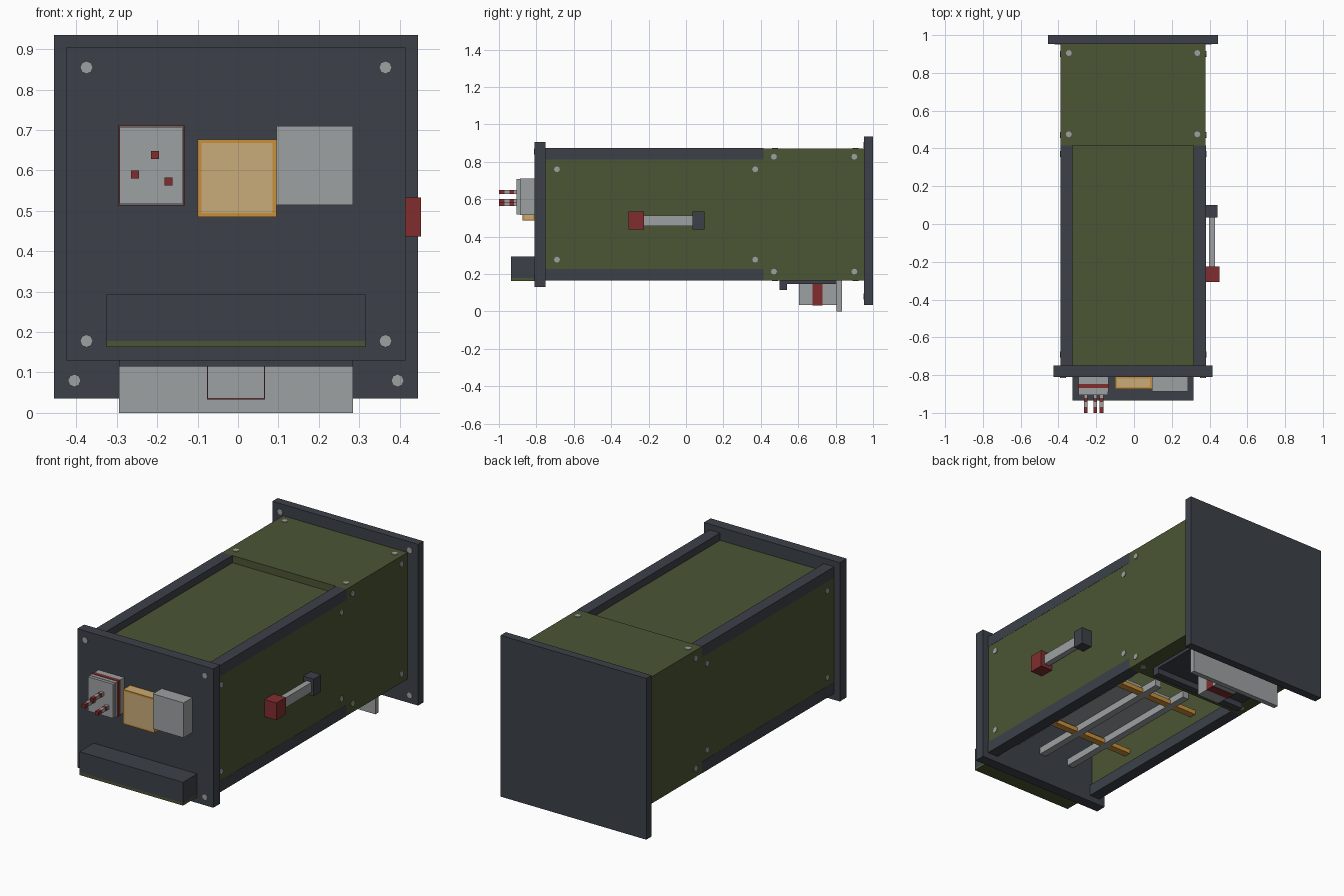
import bpy, bmesh, math
from mathutils import Matrix, Vector

if "Cube" in bpy.data.objects:
    bpy.data.objects.remove(bpy.data.objects["Cube"])


def mat(name, rgb):
    m = bpy.data.materials.new(name)
    m.diffuse_color = (*rgb, 1)
    m.use_nodes = True
    m.node_tree.nodes["Principled BSDF"].inputs["Base Color"].default_value = m.diffuse_color
    return m


DARK = mat("charcoal", (0.045, 0.053, 0.066))
OLIVE = mat("olive", (0.07, 0.089, 0.034))
GREY = mat("light_grey", (0.34, 0.355, 0.36))
RED = mat("dark_red", (0.22, 0.027, 0.028))
ORANGE = mat("orange", (0.58, 0.28, 0.045))
TAN = mat("tan", (0.58, 0.41, 0.195))
CX = -0.005  # centre line of the case


def finish(bm, name, *mats):
    me = bpy.data.meshes.new(name)
    bm.to_mesh(me)
    bm.free()
    for m in mats:
        me.materials.append(m)
    ob = bpy.data.objects.new(name, me)
    bpy.context.collection.objects.link(ob)
    return ob


def box_bm(x, y, z):
    bm = bmesh.new()
    bmesh.ops.create_cube(bm, size=1)
    for v in bm.verts:
        v.co = Vector([(a[0] + a[1]) / 2 + c * (a[1] - a[0]) for a, c in zip((x, y, z), v.co)])
    return bm


def box(name, x, y, z, m):
    return finish(box_bm(x, y, z), name, m)


def bolt(name, pos, axis):
    # shallow eight-sided head facing along axis
    bm = bmesh.new()
    rot = Vector((0, 0, 1)).rotation_difference(Vector(axis)).to_matrix().to_4x4()
    bmesh.ops.create_cone(bm, cap_ends=True, segments=8, radius1=0.016, radius2=0.016,
                          depth=0.01, matrix=Matrix.Translation(pos) @ rot)
    finish(bm, name, GREY)


# end plates
box("rear_plate", (-0.455, 0.445), (0.953, 1.0), (0.035, 0.935), DARK)
box("front_plate", (-0.425, 0.415), (-0.81, -0.75), (0.13, 0.905), DARK)

# rear section and hollow front section, open below
box("rear_section", (-0.389, 0.379), (0.415, 0.953), (0.165, 0.872), OLIVE)
box("roof_panel", (-0.325, 0.315), (-0.75, 0.415), (0.80, 0.832), OLIVE)
for s, side in ((-1, "left"), (1, "right")):
    xs = sorted((CX + s * 0.335, CX + s * 0.384))
    box("side_panel_" + side, xs, (-0.75, 0.415), (0.228, 0.812), OLIVE)
    xr = sorted((CX + s * 0.32, CX + s * 0.385))
    box("top_rail_" + side, xr, (-0.75, 0.415), (0.812, 0.873), DARK)
    box("bottom_rail_" + side, xr, (-0.75, 0.415), (0.165, 0.228), DARK)

# inner rack
for y in (-0.46, 0.08):
    box("cross_bar", (CX - 0.383, CX + 0.383), (y - 0.02, y + 0.02), (0.29, 0.315), ORANGE)
for x in (-0.19, 0, 0.19):
    box("rack_rail", (x - 0.02, x + 0.02), (-0.75, 0.2), (0.29, 0.33), GREY)
box("rack_tray", (-0.19, 0.19), (-0.46, 0.08), (0.33, 0.345), GREY)

# bolts on the sides, top, underside and end plates
for s in (-1, 1):
    for y, z in ((-0.69, 0.76), (0.37, 0.76), (-0.69, 0.277), (0.37, 0.277),
                 (0.47, 0.827), (0.9, 0.827), (0.47, 0.213), (0.9, 0.213)):
        bolt("side_bolt", (CX + s * 0.383, y, z), (s, 0, 0))
    for y in (0.475, 0.905):
        bolt("top_bolt", (CX + s * 0.34, y, 0.87), (0, 0, 1))
        bolt("underside_bolt", (CX + s * 0.34, y, 0.167), (0, 0, -1))
    for z in (0.855, 0.178):
        bolt("front_bolt", (CX + s * 0.37, -0.809, z), (0, -1, 0))
    for z in (0.08, 0.89):
        bolt("rear_bolt", (CX + s * 0.4, 0.954, z), (0, -1, 0))

# lower front housing
box("front_housing", (-0.325, 0.315), (-0.935, -0.81), (0.178, 0.293), DARK)
box("housing_base", (-0.325, 0.315), (-0.935, -0.81), (0.163, 0.178), OLIVE)

# connector block with banded pins
box("connector_block", (-0.295, -0.135), (-0.888, -0.81), (0.515, 0.71), GREY)
box("connector_face", (-0.293, -0.137), (-0.905, -0.888), (0.517, 0.708), GREY)
box("connector_band", (-0.297, -0.133), (-0.868, -0.846), (0.513, 0.712), RED)
for x, z in ((-0.205, 0.638), (-0.255, 0.59), (-0.172, 0.573)):
    for i, (a, b) in enumerate(((-1.0, -0.97), (-0.97, -0.943), (-0.943, -0.92), (-0.92, -0.905))):
        box("connector_pin", (x - 0.01, x + 0.01), (a, b), (z - 0.01, z + 0.01), GREY if i % 2 else RED)

# lamp: orange frame with a tan inset on every face
bm = box_bm((-0.1, 0.095), (-0.873, -0.81), (0.485, 0.677))
res = bmesh.ops.inset_individual(bm, faces=bm.faces[:], thickness=0.013)
rims = set(res["faces"])
for f in bm.faces:
    f.material_index = 0 if f in rims else 1
finish(bm, "lamp", ORANGE, TAN)
box("control_box", (0.095, 0.285), (-0.887, -0.81), (0.515, 0.71), GREY)

# side handle
box("handle_front_block", (0.375, 0.453), (-0.308, -0.225), (0.437, 0.533), RED)
box("handle_rear_block", (0.375, 0.443), (0.035, 0.1), (0.437, 0.533), DARK)
box("handle_bar", (0.397, 0.43), (-0.225, 0.035), (0.457, 0.512), GREY)

# latch below the rear section
box("latch_mount", (-0.295, 0.285), (0.5, 0.805), (0.148, 0.166), DARK)
box("latch_lip", (-0.295, 0.285), (0.5, 0.54), (0.115, 0.15), DARK)
box("latch_box", (-0.075, 0.065), (0.605, 0.806), (0.035, 0.15), GREY)
box("latch_band", (-0.077, 0.067), (0.677, 0.73), (0.033, 0.148), RED)
box("latch_plate", (-0.295, 0.285), (0.805, 0.833), (0.0, 0.166), GREY)
